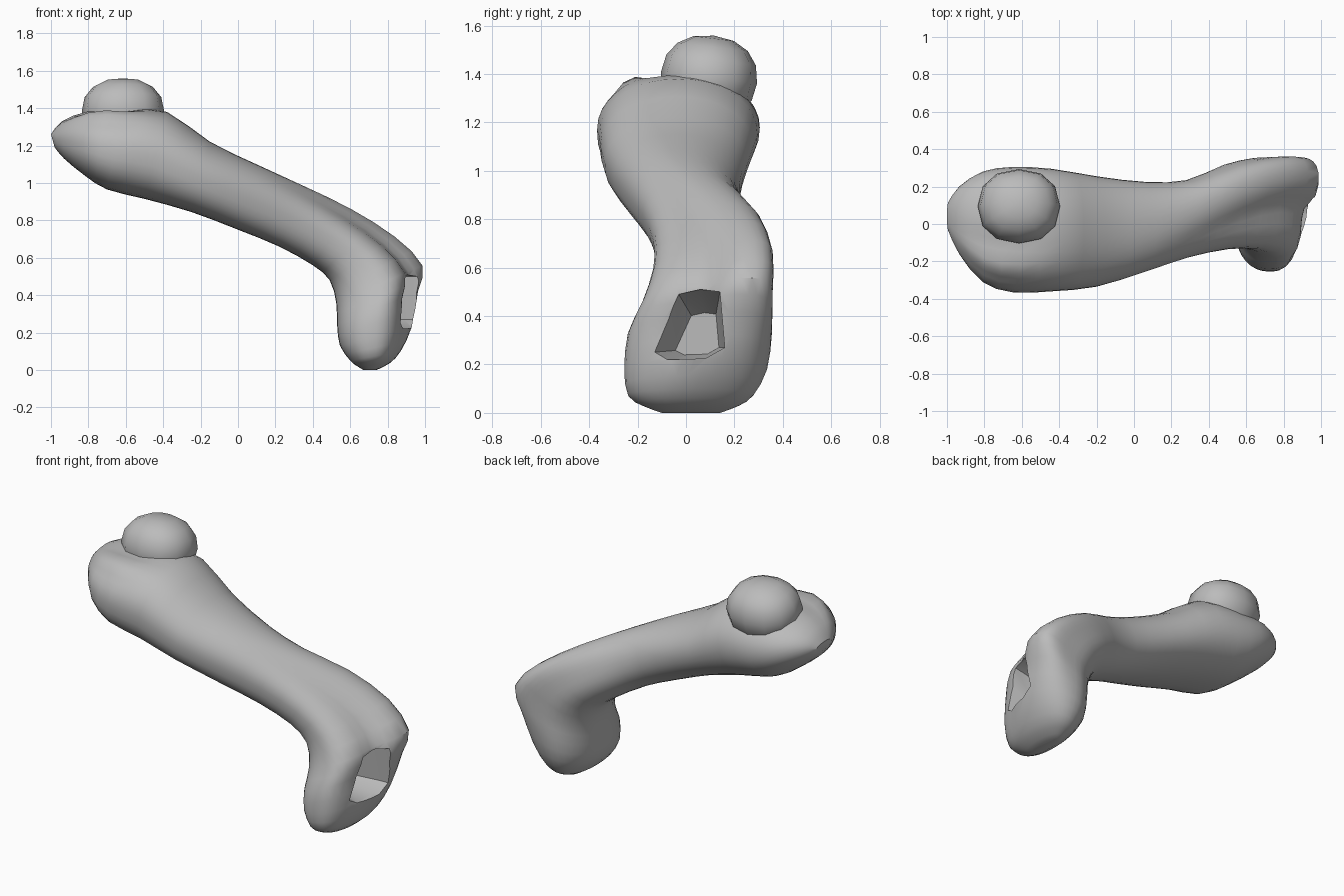
import bpy, bmesh, math
from mathutils import Vector

cube = bpy.data.objects.get("Cube")
if cube:
    bpy.data.objects.remove(cube, do_unlink=True)

# Single bone colour
bone_grey = bpy.data.materials.new("bone grey")
bone_grey.use_nodes = True
colour = (0.5, 0.5, 0.5, 1)
bone_grey.diffuse_color = colour
bone_grey.node_tree.nodes["Principled BSDF"].inputs["Base Color"].default_value = colour


def make_object(name, bm):
    """Turn a bmesh into a linked object with the bone material."""
    bmesh.ops.recalc_face_normals(bm, faces=bm.faces[:])
    mesh = bpy.data.meshes.new(name)
    bm.to_mesh(mesh)
    bm.free()
    mesh.materials.append(bone_grey)
    obj = bpy.data.objects.new(name, mesh)
    bpy.context.collection.objects.link(obj)
    return obj


def select_only(obj):
    bpy.ops.object.select_all(action='DESELECT')
    bpy.context.view_layer.objects.active = obj
    obj.select_set(True)


def smooth(obj, degrees=35):
    select_only(obj)
    bpy.ops.object.shade_smooth_by_angle(angle=math.radians(degrees))


def bridge(bm, loops):
    """Skin a list of vertex loops and close both ends."""
    count = len(loops[0])
    for a, b in zip(loops, loops[1:]):
        for i in range(count):
            j = (i + 1) % count
            bm.faces.new((a[i], a[j], b[j], b[i]))
    bm.faces.new(loops[0])
    bm.faces.new(loops[-1])


def refine(rows):
    """Insert a smoothly interpolated row between each pair."""
    result = []
    padded = [rows[0]] + rows + [rows[-1]]
    for a, b, c, d in zip(padded, padded[1:], padded[2:], padded[3:]):
        middle = [(9 * (q + r) - p - s) / 16 for p, q, r, s in zip(a, b, c, d)]
        result += [b, middle]
    return result + [rows[-1]]


def bell(value, width):
    return math.exp(-(value / width) ** 2)


def signed_power(value, power):
    return math.copysign(abs(value) ** power, value)


def bone_ring(bm, station, sides=36):
    """Oval section whose top leans back into the ridge at the elbow end."""
    low_x, low_z, top_x, top_z, front, back, lean = station
    low, top = Vector((low_x, 0, low_z)), Vector((top_x, 0, top_z))
    middle, half = (low + top) / 2, (top - low) / 2
    knob = bell(middle.x + .74, .14)
    ring = []
    for i in range(sides):
        angle = math.tau * i / sides
        if angle > math.pi:
            angle -= math.tau
        # Shoulder knob with its notch, and the groove beside the rear ridge
        relief = 1 + knob * (.13 * bell(angle + .6, .2) - .08 * bell(angle + .22, .17))
        relief -= 1.8 * lean * bell(angle + .58, .35)
        # The lower front corner is the squarest
        c, s = math.cos(angle), math.sin(angle)
        power = .78 if c < 0 and s < 0 else .95
        c, s = signed_power(c, power), signed_power(s, power)
        point = middle + half * c * relief
        point.y = (front + back) / 2 + (back - front) / 2 * s * relief
        point.y += lean * max(c, 0) ** 2
        ring.append(bm.verts.new(point))
    return ring


# Shaft stations: lower x, z; upper x, z; front y; back y; lean
stations = [
    (-.98, 1.19, -1, 1.26, -.04, .12, 0),
    (-.93, 1.13, -.94, 1.33, -.16, .2, 0),
    (-.82, 1.04, -.8, 1.385, -.31, .28, 0),
    (-.7, .965, -.6, 1.395, -.365, .305, 0),
    (-.5, .915, -.38, 1.38, -.36, .295, 0),
    (-.25, .845, -.15, 1.22, -.335, .255, 0),
    (0, .75, .12, 1.09, -.255, .225, 0),
    (.22, .66, .35, .985, -.18, .235, .03),
    (.4, .56, .6, .865, -.135, .32, .08),
    (.49, .48, .84, .715, -.135, .355, .13),
    (.525, .36, .99, .56, -.18, .355, .14),
    (.53, .24, .965, .42, -.24, .355, .12),
    (.545, .13, .93, .23, -.255, .335, .05),
    (.6, .05, .87, .1, -.24, .28, .02),
    (.63, .025, .81, .035, -.18, .22, 0),
    (.67, 0, .74, 0, -.1, .14, 0),
]
bm = bmesh.new()
bridge(bm, [bone_ring(bm, s) for s in refine(stations)])
shaft = make_object("bone_shaft", bm)

# Hollow at the elbow end, scooped inward towards the ridge
outline = [(-.14, .25), (-.08, .22), (.08, .225), (.16, .27),
           (.14, .5), (.06, .51), (-.03, .49)]
bm = bmesh.new()
loops = []
for x, scale in ((.7, .6), (.89, 1), (1.2, 1)):
    loops.append([bm.verts.new((x, .1 + (y - .1) * scale, .27 + (z - .27) * scale))
                  for y, z in outline])
bridge(bm, loops)
cutter = make_object("hollow_cutter", bm)
cutter.hide_render = True

hollow = shaft.modifiers.new("hollow", 'BOOLEAN')
hollow.operation = 'DIFFERENCE'
hollow.solver = 'EXACT'
hollow.object = cutter
select_only(shaft)
bpy.ops.object.modifier_apply(modifier=hollow.name)
bpy.data.objects.remove(cutter, do_unlink=True)
smooth(shaft)

# Slightly boxy joint head
bm = bmesh.new()
bmesh.ops.create_uvsphere(bm, u_segments=12, v_segments=8, radius=1)
for vert in bm.verts:
    vert.co = [signed_power(value, .9) for value in vert.co]
head = make_object("joint_head", bm)
head.location = (-.615, .095, 1.385)
head.scale = (.22, .2, .175)
head.rotation_euler.x = -.12
smooth(head)
